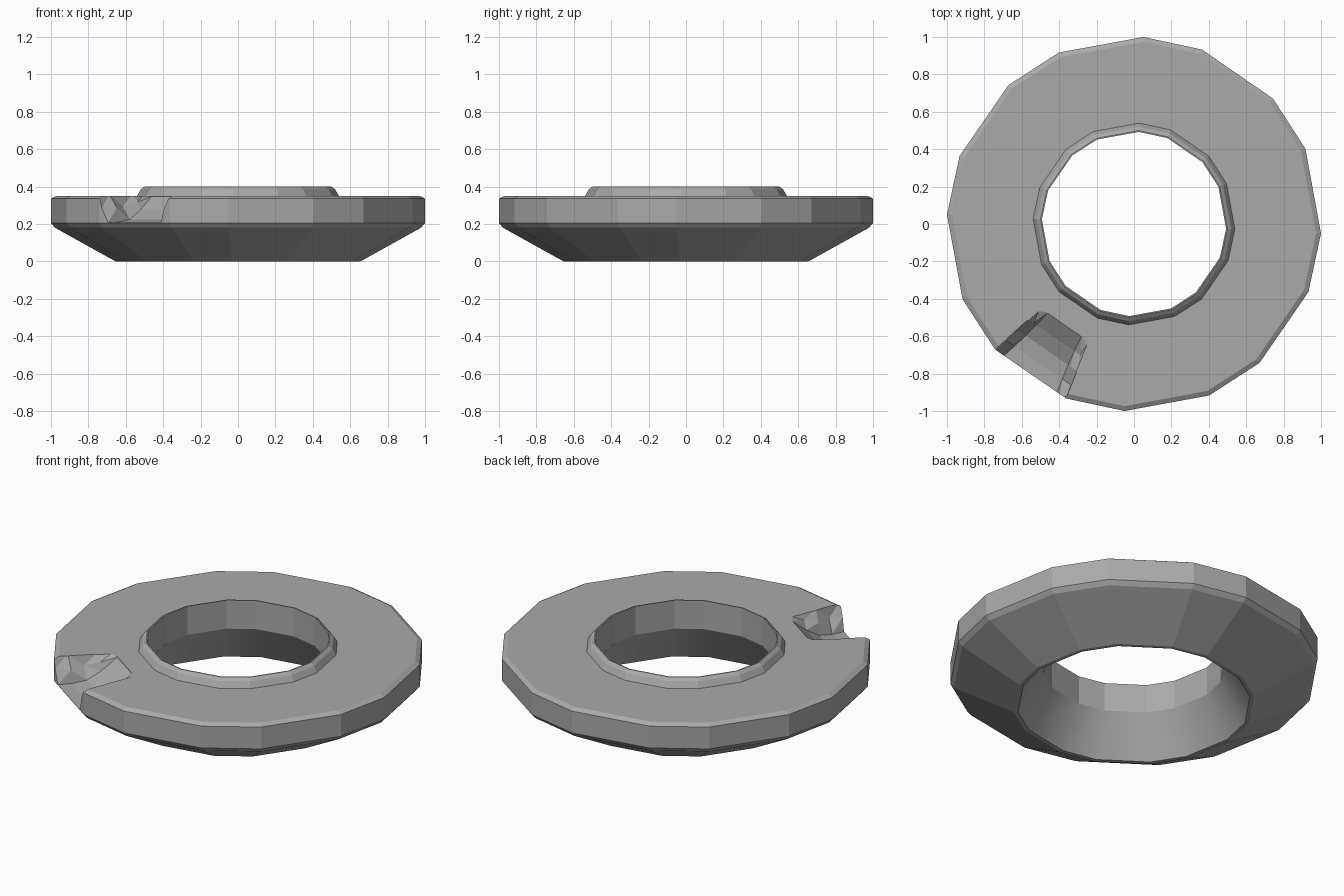
import bpy, bmesh, math

cube = bpy.data.objects.get("Cube")
if cube:
    bpy.data.objects.remove(cube, do_unlink=True)

grey = bpy.data.materials.new("stone_grey")
grey.use_nodes = True
grey.diffuse_color = (0.4, 0.4, 0.4, 1)
grey.node_tree.nodes["Principled BSDF"].inputs["Base Color"].default_value = (0.4, 0.4, 0.4, 1)


def loft(name, rings, wrap, smooth_bands=()):
    """Skin closed loops of points; wrap joins last loop to first, else caps the ends."""
    bm = bmesh.new()
    loops = [[bm.verts.new(p) for p in ring] for ring in rings]
    n, m = len(loops), len(loops[0])
    for i in range(n if wrap else n - 1):
        a, b = loops[i], loops[(i + 1) % n]
        for j in range(m):
            k = (j + 1) % m
            face = bm.faces.new((a[j], a[k], b[k], b[j]))
            face.smooth = i in smooth_bands
    if not wrap:
        bm.faces.new(loops[0])
        bm.faces.new(loops[-1])
        bmesh.ops.triangulate(bm, faces=bm.faces[:])
    bmesh.ops.recalc_face_normals(bm, faces=bm.faces[:])
    mesh = bpy.data.meshes.new(name)
    bm.to_mesh(mesh)
    bm.free()
    mesh.materials.append(grey)
    obj = bpy.data.objects.new(name, mesh)
    bpy.context.collection.objects.link(obj)
    return obj


# Ring body: sixteen sides with alternating short and long facets
angles = [math.radians(45 * k + off) for k in range(8) for off in (-2.9, 23.7)]
profile = [(0.655, 0), (0.98, 0.18), (1.001, 0.205), (1.001, 0.335), (0.975, 0.35),
           (0.54, 0.35), (0.52, 0.385), (0.5, 0.4), (0.493, 0.4),
           (0.493, 0.23), (0.632, 0)]
rings = [[(r * math.cos(a), r * math.sin(a), z) for a in angles] for r, z in profile]
ring = loft("stone_ring", rings, True, smooth_bands=(9,))

# Broken notch: sections run outward along the facet normal
facet = math.radians(235.4)
normal = (math.cos(facet), math.sin(facet))
tangent = (-normal[1], normal[0])


def section(d, floor, half_width, inset, jag):
    ledge = floor * 0.5 + 0.18
    outline = [(-half_width, 0.36), (-half_width + inset * 0.5 + jag, ledge),
               (-half_width + inset, floor), (half_width - inset, floor),
               (half_width - inset * 0.5 + jag, ledge), (half_width, 0.36)]
    return [(d * normal[0] + t * tangent[0], d * normal[1] + t * tangent[1], z)
            for t, z in outline]


sections = [section(0.655, 0.347, 0.16, 0.05, 0),
            section(0.74, 0.275, 0.178, 0.055, 0.01),
            section(0.82, 0.225, 0.197, 0.06, -0.015),
            section(0.9, 0.21, 0.215, 0.06, 0.02),
            section(0.975, 0.207, 0.232, 0.06, -0.01),
            section(1.05, 0.207, 0.235, 0.06, -0.01)]
cutter = loft("notch_cutter", sections, False)
cutter.hide_render = True

mod = ring.modifiers.new("notch", 'BOOLEAN')
mod.operation = 'DIFFERENCE'
mod.solver = 'EXACT'
mod.object = cutter
bpy.context.view_layer.objects.active = ring
bpy.ops.object.modifier_apply(modifier=mod.name)
bpy.data.objects.remove(cutter, do_unlink=True)
